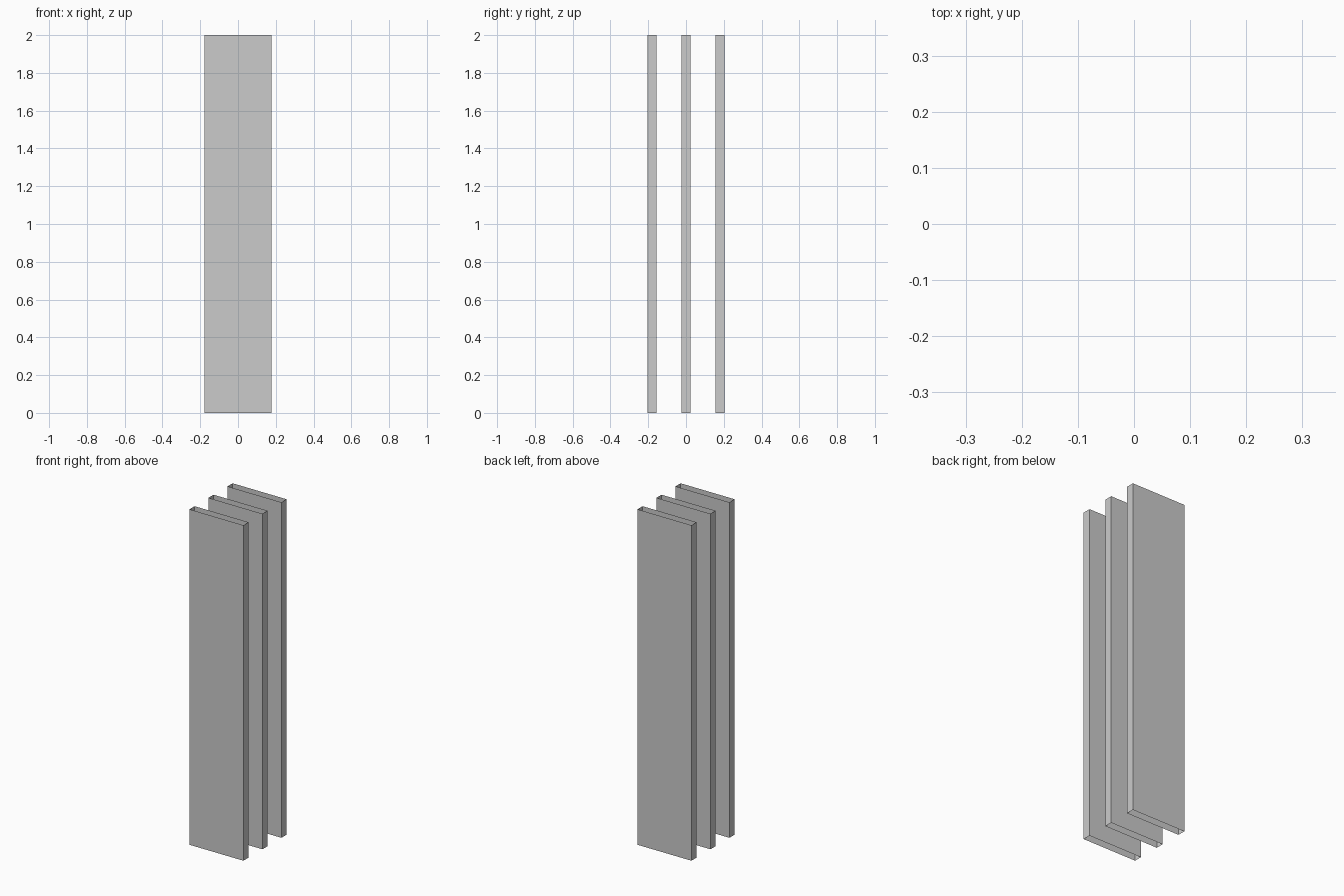
import bpy, bmesh

if "Cube" in bpy.data.objects:
    bpy.data.objects.remove(bpy.data.objects["Cube"])

WIDTH, THICK, HEIGHT, SPACING = 0.356, 0.048, 2.0, 0.179


def open_panel(name, y):
    """Upright rectangular sleeve: four walls, open at top and bottom."""
    bm = bmesh.new()
    bmesh.ops.create_cube(bm, size=1.0)
    caps = [f for f in bm.faces if abs(f.normal.z) > 0.9]
    bmesh.ops.delete(bm, geom=caps, context='FACES_ONLY')
    bmesh.ops.scale(bm, vec=(WIDTH, THICK, HEIGHT), verts=bm.verts)
    bmesh.ops.translate(bm, vec=(0, 0, HEIGHT / 2), verts=bm.verts)
    mesh = bpy.data.meshes.new(name)
    bm.to_mesh(mesh)
    bm.free()
    obj = bpy.data.objects.new(name, mesh)
    obj.location.y = y
    bpy.context.collection.objects.link(obj)
    return obj


# Three parallel panels from front to back
for name, step in (("front_panel", -1), ("middle_panel", 0), ("back_panel", 1)):
    open_panel(name, step * SPACING)
